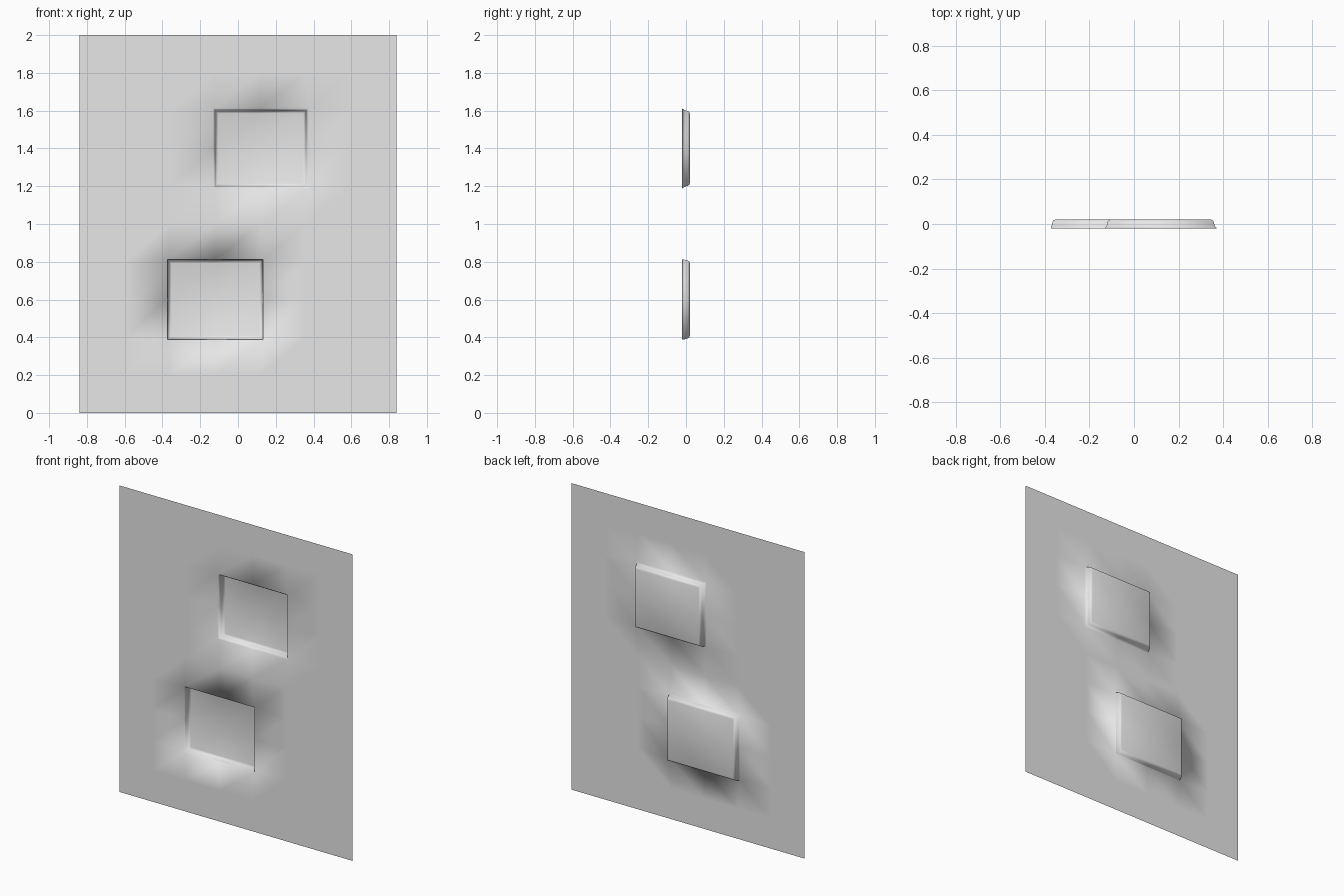
import bpy
import bmesh

cube = bpy.data.objects.get("Cube")
if cube:
    bpy.data.objects.remove(cube, do_unlink=True)

# Single flat colour
grey = bpy.data.materials.new("light_grey")
grey.use_nodes = True
colour = (0.8, 0.8, 0.8, 1)
grey.diffuse_color = colour
grey.node_tree.nodes["Principled BSDF"].inputs["Base Color"].default_value = colour

CELL_X, CELL_Z = 0.24, 0.2
COLS, ROWS = 7, 10
FRONT = -0.02

bm = bmesh.new()

# Flat upright sheet of grid cells, facing -y
grid = [[bm.verts.new(((c - COLS / 2) * CELL_X, FRONT, r * CELL_Z))
         for c in range(COLS + 1)] for r in range(ROWS + 1)]
cells = [[bm.faces.new((grid[r][c], grid[r][c + 1], grid[r + 1][c + 1], grid[r + 1][c]))
          for c in range(COLS)] for r in range(ROWS)]


def press_recess(col, row):
    """Press a two by two block of cells backwards with a rounded wall."""
    block = [cells[row + r][col + c] for r in range(2) for c in range(2)]
    centre_x = (col + 1 - COLS / 2) * CELL_X
    centre_z = (row + 1) * CELL_Z
    flare = 0.012
    # Flare the mouth slightly past the cell lines
    for v in {v for f in block for v in f.verts}:
        v.co.x = centre_x + (v.co.x - centre_x) * (1 + flare / CELL_X)
        v.co.z = centre_z + (v.co.z - centre_z) * (1 + flare / CELL_Z)
    # Wall profile: step inward, depth reached
    for step, depth in ((0.008, -0.01), (0.004, 0.0), (0.002, 0.01),
                        (0.005, 0.017), (0.008, 0.02)):
        bmesh.ops.inset_region(bm, faces=block, thickness=step, depth=0,
                               use_even_offset=True, use_boundary=True)
        for v in {v for f in block for v in f.verts}:
            v.co.y = depth


press_recess(2, 2)   # lower recess
press_recess(3, 6)   # upper recess

mesh = bpy.data.meshes.new("embossed_sheet")
bm.to_mesh(mesh)
bm.free()
mesh.materials.append(grey)
mesh.shade_smooth()
sheet = bpy.data.objects.new("embossed_sheet", mesh)
bpy.context.collection.objects.link(sheet)
